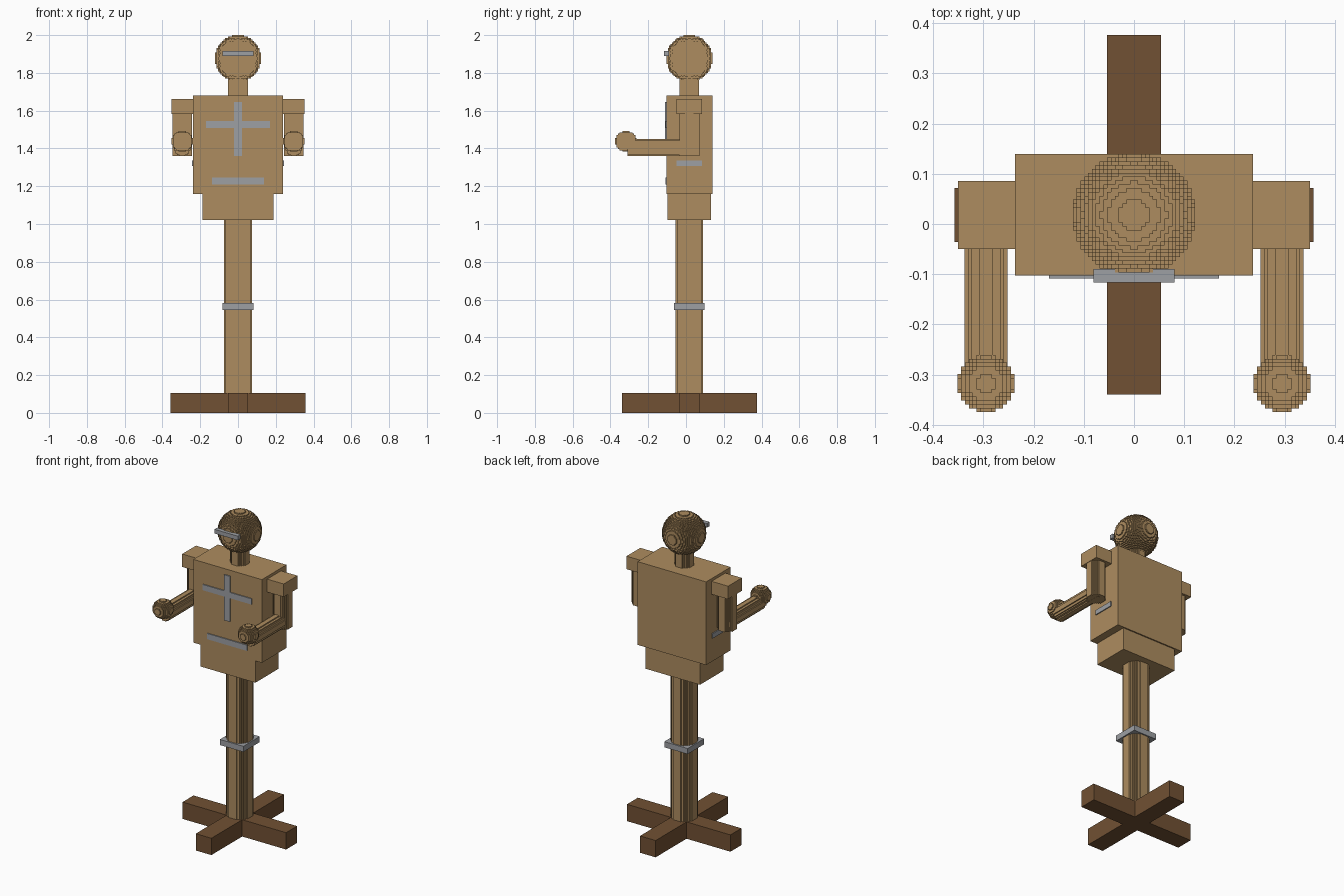
import bpy, bmesh
from itertools import product

if "Cube" in bpy.data.objects:
    bpy.data.objects.remove(bpy.data.objects["Cube"])


def material(name, rgb):
    m = bpy.data.materials.new(name)
    m.diffuse_color = (*rgb, 1.0)
    m.use_nodes = True
    m.node_tree.nodes["Principled BSDF"].inputs["Base Color"].default_value = m.diffuse_color
    return m


TAN = material("tan wood", (0.42, 0.265, 0.115))
BROWN = material("dark brown wood", (0.165, 0.082, 0.033))
STEEL = material("grey steel", (0.34, 0.35, 0.37))
CY = 0.018  # depth of the central axis


def finish(name, bm, mat):
    bmesh.ops.recalc_face_normals(bm, faces=bm.faces)
    me = bpy.data.meshes.new(name)
    bm.to_mesh(me)
    bm.free()
    me.materials.append(mat)
    ob = bpy.data.objects.new(name, me)
    bpy.context.collection.objects.link(ob)
    return ob


def box(name, mat, x, y, z):
    """Box from its (min, max) range on each axis."""
    bm = bmesh.new()
    bmesh.ops.create_cube(bm, size=1)
    for v in bm.verts:
        v.co = [r[0] + (c + 0.5) * (r[1] - r[0]) for c, r in zip(v.co, (x, y, z))]
    return finish(name, bm, mat)


def stepped(name, mat, centre, half, n, axis=None):
    """Ball (axis None) or round bar along an axis, made of small square steps."""
    dims = [1 if a == axis else n for a in range(3)]

    def inside(c):
        if any(i < 0 or i >= d for i, d in zip(c, dims)):
            return False
        return sum(((2 * i + 1) / d - 1) ** 2 for i, d in zip(c, dims)) <= 1.0

    bm = bmesh.new()
    verts = {}

    def corner(p):
        if p not in verts:
            verts[p] = bm.verts.new([m + h * (2 * i / d - 1)
                                     for m, h, i, d in zip(centre, half, p, dims)])
        return verts[p]

    for cell in product(*(range(d) for d in dims)):
        if not inside(cell):
            continue
        for a, side in product(range(3), (0, 1)):
            near = list(cell)
            near[a] += 2 * side - 1
            if inside(near):
                continue
            u, w = (a + 1) % 3, (a + 2) % 3
            quad = []
            for du, dw in ((0, 0), (1, 0), (1, 1), (0, 1)):
                p = list(cell)
                p[a] += side
                p[u] += du
                p[w] += dw
                quad.append(corner(tuple(p)))
            bm.faces.new(quad if side else quad[::-1])
    return finish(name, bm, mat)


# Crossed foot beams
box("base_beam_side", BROWN, (-0.358, 0.358), (-0.036, 0.072), (0, 0.105))
box("base_beam_front", BROWN, (-0.054, 0.054), (-0.34, 0.377), (0, 0.105))

# Post with square collar
stepped("post", TAN, (0, CY, 0.563), (0.073, 0.073, 0.459), 19, axis=2)
box("post_collar", STEEL, (-0.081, 0.081), (CY - 0.081, CY + 0.081), (0.546, 0.581))

# Body
box("hips", TAN, (-0.189, 0.189), (-0.098, 0.132), (1.021, 1.16))
box("torso", TAN, (-0.237, 0.237), (-0.103, 0.14), (1.16, 1.68))
stepped("neck", TAN, (0, CY, 1.725), (0.052, 0.052, 0.05), 14, axis=2)
stepped("head", TAN, (0, CY, 1.877), (0.122, 0.122, 0.123), 32)
box("visor", STEEL, (-0.081, 0.081), (-0.117, -0.09), (1.889, 1.915))

# Chest cross and belt plates
box("cross_upright", STEEL, (-0.02, 0.02), (-0.110, -0.102), (1.36, 1.645))
box("cross_bar", STEEL, (-0.169, 0.169), (-0.109, -0.102), (1.508, 1.544))
box("belt_plate", STEEL, (-0.137, 0.137), (-0.109, -0.102), (1.21, 1.246))

# Arms and side plates, left and right
for label, s in (("left", -1), ("right", 1)):
    box(label + "_side_plate", STEEL, sorted((s * 0.236, s * 0.243)),
        (-0.049, 0.084), (1.306, 1.336))
    box(label + "_shoulder", TAN, sorted((s * 0.236, s * 0.351)),
        (-0.05, 0.086), (1.582, 1.663))
    stepped(label + "_upper_arm", TAN, (s * 0.296, CY, 1.48),
            (0.052, 0.053, 0.12), 14, axis=2)
    stepped(label + "_forearm", TAN, (s * 0.295, -0.13, 1.404),
            (0.043, 0.18, 0.045), 12, axis=1)
    stepped(label + "_hand", TAN, (s * 0.295, -0.318, 1.438),
            (0.057, 0.057, 0.055), 15)
